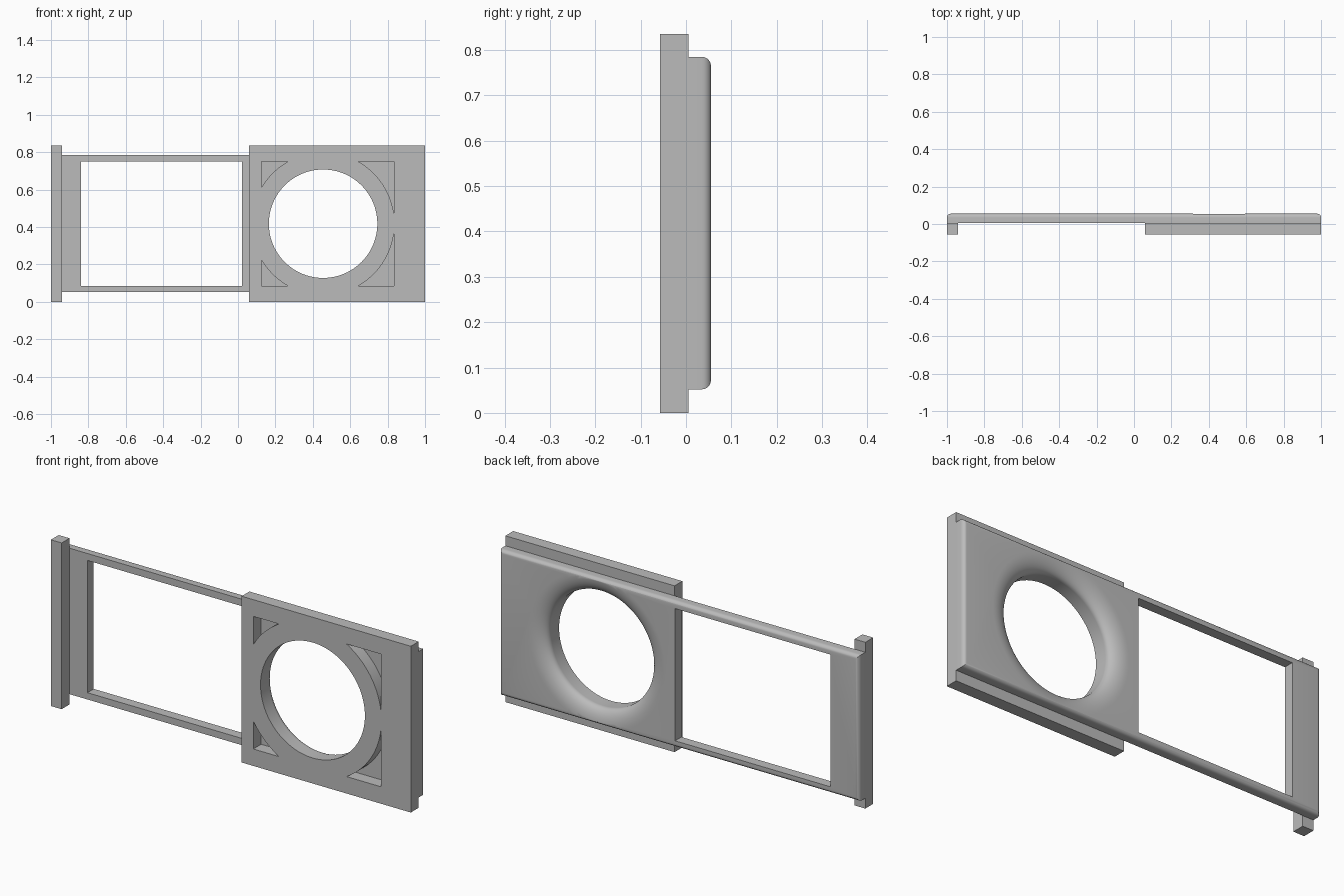
import bpy
import bmesh
import math
from mathutils import Matrix, Vector

if "Cube" in bpy.data.objects:
    bpy.data.objects.remove(bpy.data.objects["Cube"])

grey = bpy.data.materials.new("plain_grey")
grey.use_nodes = True
colour = (0.5, 0.5, 0.5, 1)
grey.diffuse_color = colour
grey.node_tree.nodes["Principled BSDF"].inputs["Base Color"].default_value = colour

FRONT, MID, BACK = -0.057, 0.005, 0.055
HEIGHT = 0.835
CENTRE = Vector((0.455, 0, 0.418))
HOLE, DISH, RING = 0.29, 0.38, 0.382


def add_object(name, bm):
    bmesh.ops.recalc_face_normals(bm, faces=bm.faces)
    mesh = bpy.data.meshes.new(name)
    bm.to_mesh(mesh)
    bm.free()
    mesh.materials.append(grey)
    obj = bpy.data.objects.new(name, mesh)
    bpy.context.collection.objects.link(obj)
    return obj


def box(name, x, y, z, round_back=0):
    bm = bmesh.new()
    size = [b - a for a, b in (x, y, z)]
    mid = [(a + b) / 2 for a, b in (x, y, z)]
    bmesh.ops.create_cube(bm, size=1, matrix=Matrix.Translation(mid) @ Matrix.Diagonal((*size, 1)))
    if round_back:
        edges = [e for e in bm.edges if all(v.co.y > mid[1] for v in e.verts)]
        bmesh.ops.bevel(bm, geom=edges, offset=round_back, segments=6, profile=0.5, affect='EDGES')
    return add_object(name, bm)


def lathe(name, profile, steps=96):
    """Turn (radius, y) points around the y axis through the hole centre."""
    bm = bmesh.new()
    verts = [bm.verts.new(CENTRE + Vector((r, y, 0))) for r, y in profile]
    edges = [bm.edges.new(pair) for pair in zip(verts, verts[1:])]
    bmesh.ops.spin(bm, geom=verts + edges, cent=CENTRE, axis=(0, 1, 0), angle=math.tau, steps=steps)
    bmesh.ops.remove_doubles(bm, verts=bm.verts, dist=1e-5)
    return add_object(name, bm)


def cut(obj, cutter):
    mod = obj.modifiers.new("cut", 'BOOLEAN')
    mod.operation, mod.solver, mod.object = 'DIFFERENCE', 'EXACT', cutter
    graph = bpy.context.evaluated_depsgraph_get()
    mesh = bpy.data.meshes.new_from_object(obj.evaluated_get(graph))
    obj.modifiers.clear()
    obj.data = mesh


# Sliding frame with rounded back edges, an open window and a dished hole
frame = box("sliding_frame", (-1, 1), (MID, BACK), (0.052, 0.785), round_back=0.02)
window = box("window_cutter", (-0.84, 0.022), (-0.2, 0.2), (0.086, 0.75))
flare = []
for i in range(11):
    a = math.radians(90) * i / 10
    flare.append((DISH - (DISH - HOLE) * math.cos(a), MID + 0.003 + (BACK - MID - 0.003) * math.sin(a)))
dish = lathe("dish_cutter", [(0, -0.2), (HOLE, -0.2)] + flare + [(DISH, 0.2), (0, 0.2)])
cut(frame, window)
cut(frame, dish)

# Front plate with the round hole and four corner pockets around a ring
plate = box("front_plate", (0.06, 1), (FRONT, MID), (0, HEIGHT))
pockets = box("pocket_cutter", (0.125, 0.835), (-0.1, 0.1), (0.085, 0.751))
ring = lathe("ring_cutter", [(0, -0.2), (RING, -0.2), (RING, 0.2), (0, 0.2)])
cut(pockets, ring)
cut(plate, pockets)
cut(plate, dish)

# End post
post = box("end_post", (-1, -0.94), (FRONT, MID), (0, HEIGHT))

for cutter in (window, dish, pockets, ring):
    bpy.data.objects.remove(cutter)

# Smooth the rounded surfaces, keep the corners crisp
for obj in (frame, plate):
    bpy.ops.object.select_all(action='DESELECT')
    obj.select_set(True)
    bpy.context.view_layer.objects.active = obj
    bpy.ops.object.shade_smooth_by_angle(angle=math.radians(30))
